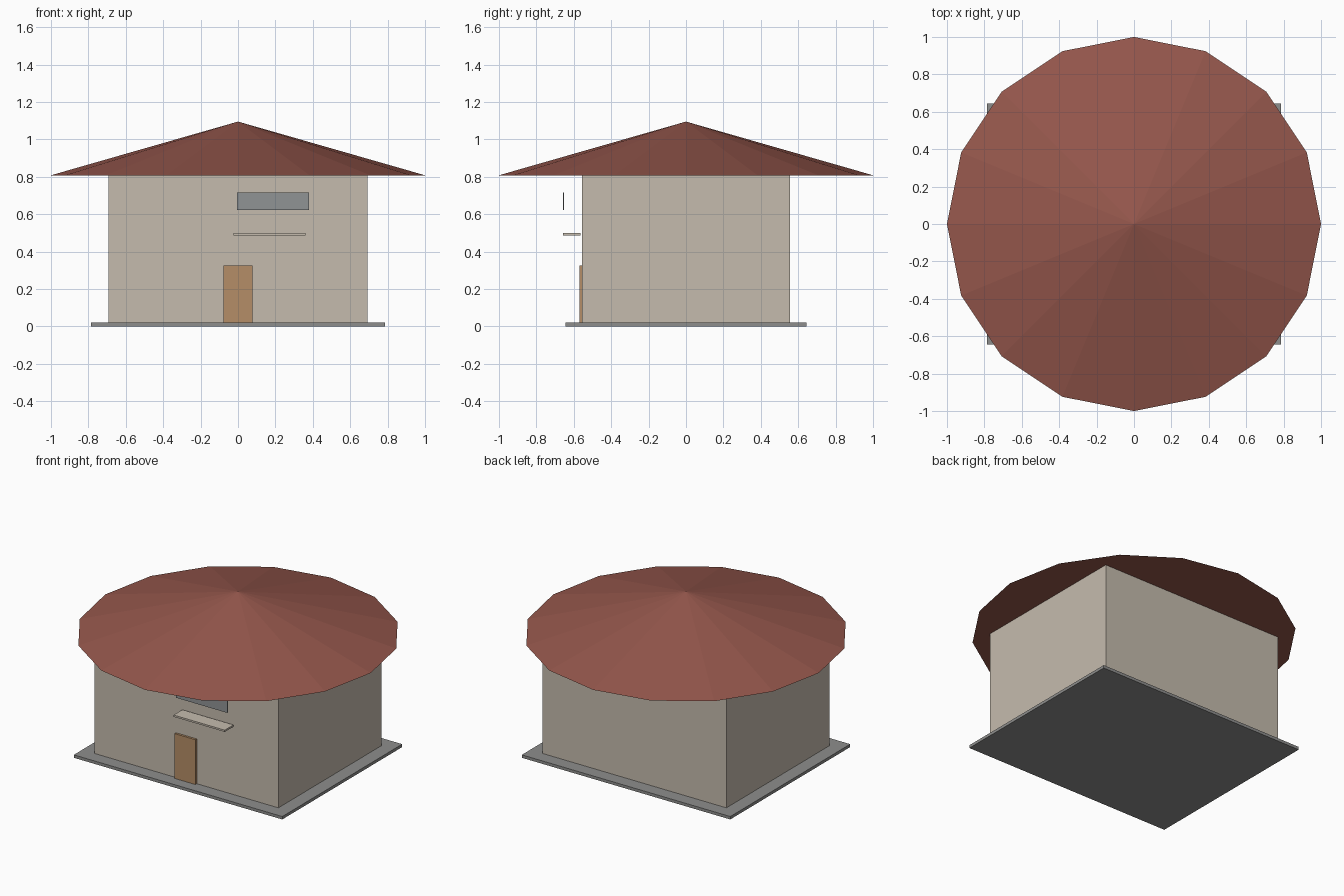
import bpy
import math

if "Cube" in bpy.data.objects:
    bpy.data.objects.remove(bpy.data.objects["Cube"])


def material(name, rgb):
    m = bpy.data.materials.new(name)
    m.diffuse_color = (*rgb, 1.0)
    m.use_nodes = True
    m.node_tree.nodes["Principled BSDF"].inputs["Base Color"].default_value = m.diffuse_color
    return m


plaster = material("warm_plaster", (0.56, 0.50, 0.42))
stone = material("grey_stone", (0.27, 0.27, 0.265))
wood = material("brown_wood", (0.46, 0.27, 0.135))
tile = material("red_tile", (0.30, 0.095, 0.072))
panel_grey = material("panel_grey", (0.28, 0.295, 0.30))


def box(name, x, y, z, mat):
    """Box spanning the given (min, max) ranges."""
    spans = (x, y, z)
    bpy.ops.mesh.primitive_cube_add(size=1, location=[(a + b) / 2 for a, b in spans])
    ob = bpy.context.object
    ob.name = name
    ob.scale = [b - a for a, b in spans]
    bpy.ops.object.transform_apply(location=False, rotation=False, scale=True)
    ob.data.materials.append(mat)
    return ob


# Ground slab and walls
box("base_slab", (-0.785, 0.785), (-0.645, 0.645), (0, 0.02), stone)
box("walls", (-0.693, 0.693), (-0.555, 0.555), (0.02, 0.808), plaster)

# Front details: door, canopy ledge, hanging panel
box("door", (-0.078, 0.078), (-0.57, -0.555), (0.02, 0.325), wood)
box("ledge", (-0.025, 0.36), (-0.657, -0.563), (0.487, 0.499), plaster)
box("hanging_panel", (-0.005, 0.38), (-0.658, -0.652), (0.622, 0.717), panel_grey)

# Sixteen-sided conical roof, closed underneath
bpy.ops.mesh.primitive_cone_add(vertices=16, radius1=1, radius2=0, depth=0.287,
                                location=(0, 0, 0.808 + 0.287 / 2))
roof = bpy.context.object
roof.name = "roof"
roof.data.materials.append(tile)
